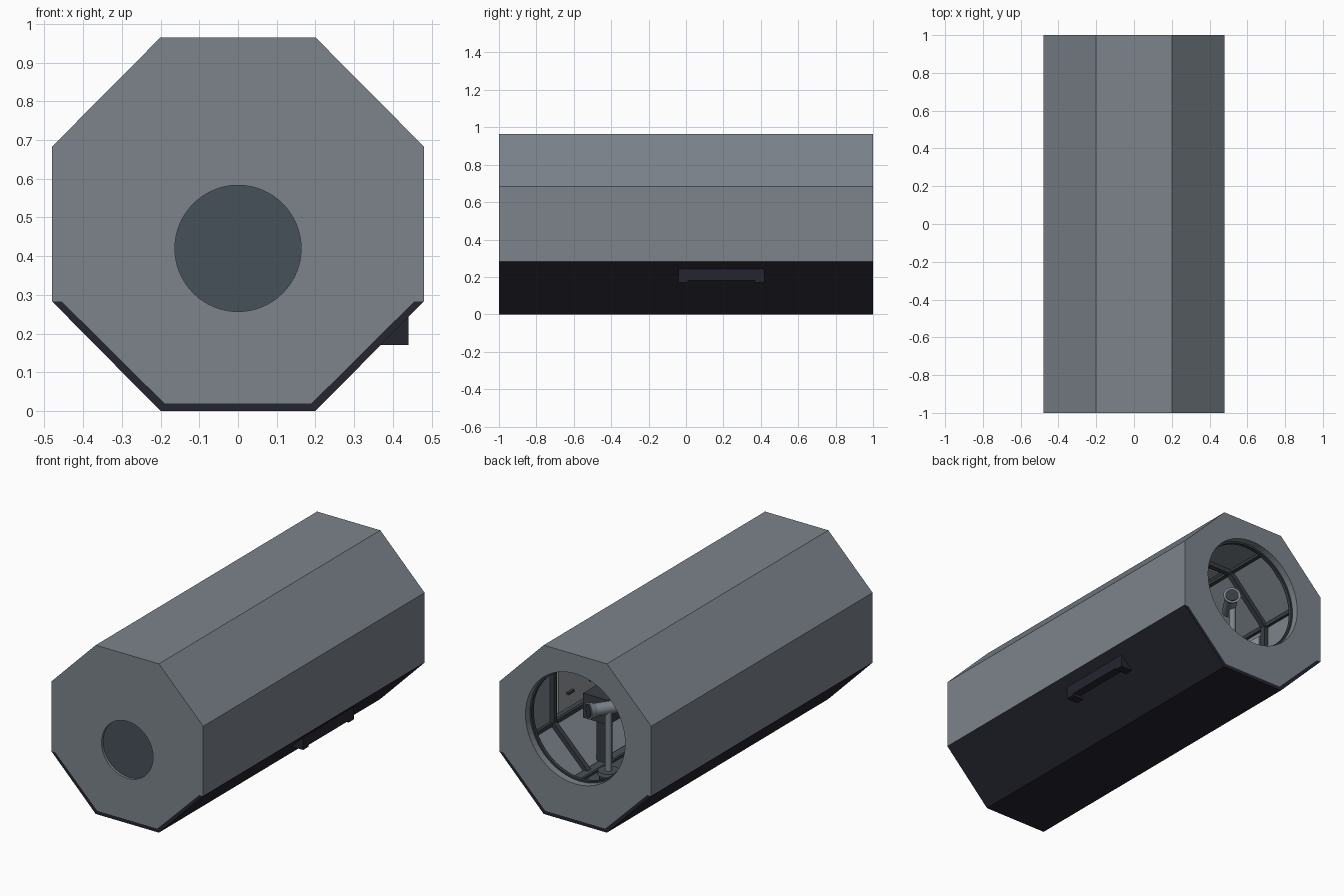
import bpy, bmesh, math
from mathutils import Vector

cube = bpy.data.objects.get("Cube")
if cube:
    bpy.data.objects.remove(cube, do_unlink=True)

CZ = 0.4825      # height of the hull axis


def material(name, rgb):
    m = bpy.data.materials.new(name)
    m.use_nodes = True
    m.diffuse_color = (*rgb, 1)
    m.node_tree.nodes["Principled BSDF"].inputs["Base Color"].default_value = (*rgb, 1)
    return m


GREY = material("hull grey", (0.2, 0.23, 0.26))
NAVY = material("dark navy", (0.018, 0.018, 0.03))
GLASS = material("slate glass", (0.062, 0.08, 0.102))
FRAME = material("frame charcoal", (0.04, 0.046, 0.055))
PANEL = material("light panel", (0.3, 0.32, 0.34))


def finish(name, bm, mat, smooth=False):
    bmesh.ops.recalc_face_normals(bm, faces=bm.faces[:])
    me = bpy.data.meshes.new(name)
    bm.to_mesh(me)
    bm.free()
    ob = bpy.data.objects.new(name, me)
    bpy.context.collection.objects.link(ob)
    if mat:
        me.materials.append(mat)
    if smooth:
        bpy.ops.object.select_all(action='DESELECT')
        ob.select_set(True)
        bpy.context.view_layer.objects.active = ob
        bpy.ops.object.shade_smooth_by_angle(angle=math.radians(30))
    return ob


def prism(name, profile, y0, y1, mat):
    """Extrude an (x, z) profile along y."""
    bm = bmesh.new()
    face = bm.faces.new([bm.verts.new((x, y0, z)) for x, z in profile])
    out = bmesh.ops.extrude_face_region(bm, geom=[face])
    verts = [v for v in out["geom"] if isinstance(v, bmesh.types.BMVert)]
    bmesh.ops.translate(bm, verts=verts, vec=(0, y1 - y0, 0))
    return finish(name, bm, mat)


def ring(name, outer, inner, y0, y1, mat, smooth=False):
    """Closed band between two (x, z) profiles of equal length."""
    bm = bmesh.new()
    loops = [[bm.verts.new((x, y, z)) for x, z in p]
             for p, y in ((outer, y0), (outer, y1), (inner, y1), (inner, y0))]
    n = len(outer)
    for k in range(4):
        a, b = loops[k], loops[(k + 1) % 4]
        for i in range(n):
            j = (i + 1) % n
            bm.faces.new((a[i], a[j], b[j], b[i]))
    return finish(name, bm, mat, smooth)


def box(name, center, size, mat):
    x, y, z = center
    w, d, h = (s / 2 for s in size)
    return prism(name, [(x - w, z - h), (x + w, z - h), (x + w, z + h), (x - w, z + h)],
                 y - d, y + d, mat)


def rod(name, start, end, r1, r2, mat, segments=32):
    a, b = Vector(start), Vector(end)
    bm = bmesh.new()
    bmesh.ops.create_cone(bm, cap_ends=True, segments=segments, radius1=r1, radius2=r2,
                          depth=(b - a).length)
    bm.transform((b - a).to_track_quat('Z', 'Y').to_matrix().to_4x4())
    bmesh.ops.translate(bm, verts=bm.verts[:], vec=(a + b) / 2)
    return finish(name, bm, mat, True)


def octagon(half):
    c = half * 0.415
    pts = [(half, -c), (half, c), (c, half), (-c, half),
           (-half, c), (-half, -c), (-c, -half), (c, -half)]
    return [(x, z + CZ) for x, z in pts]


def circle(r, z, n=64):
    return [(r * math.cos(math.tau * i / n), z + r * math.sin(math.tau * i / n))
            for i in range(n)]


def cut(ob, cutter):
    cutter.hide_render = True
    mod = ob.modifiers.new("cut", 'BOOLEAN')
    mod.operation = 'DIFFERENCE'
    mod.solver = 'EXACT'
    mod.object = cutter
    bpy.context.view_layer.objects.active = ob
    bpy.ops.object.modifier_apply(modifier=mod.name)
    bpy.data.objects.remove(cutter, do_unlink=True)


# Hull with a hollow room, a small front opening and a large rear opening
hull = prism("hull", [(0.455, 0.283), (0.48, 0.283), (0.48, 0.683), (0.2, 0.965),
                      (-0.2, 0.965), (-0.48, 0.683), (-0.48, 0.283), (-0.455, 0.283),
                      (-0.19, 0.02), (0.19, 0.02)], -1, 1, GREY)
cut(hull, prism("room_cutter", octagon(0.43), -0.96, 0.96, None))
cut(hull, prism("front_cutter", circle(0.163, 0.42), -1.1, -0.9, None))
cut(hull, prism("rear_cutter", circle(0.315, 0.54), 0.9, 1.1, None))

# Dark skin under the hull
prism("belly_skin", [(-0.48, 0.283), (-0.2, 0), (0.2, 0), (0.48, 0.283),
                     (0.455, 0.283), (0.19, 0.02), (-0.19, 0.02), (-0.455, 0.283)],
      -1, 1, NAVY)

# Wedge-shaped side fixture with a recessed underside
for i, y in enumerate((-0.04, 0.37)):
    prism(f"fixture_end_{i + 1}", [(0.36, 0.17), (0.44, 0.17), (0.44, 0.245), (0.43, 0.245)],
          y, y + 0.05, NAVY)
prism("fixture_bar", [(0.37, 0.19), (0.44, 0.18), (0.44, 0.245), (0.43, 0.245)],
      0.01, 0.37, NAVY)

# Front window and rear door seal
prism("front_window", circle(0.165, 0.42), -0.985, -0.97, GLASS)
ring("rear_seal", circle(0.335, 0.54), circle(0.305, 0.54), 0.94, 0.96, FRAME, True)

# Room frames and lengthwise stringers at the corners
for i, y in enumerate((-0.9, -0.4, 0.1, 0.6, 0.9)):
    ring(f"room_frame_{i + 1}", octagon(0.435), octagon(0.405), y - 0.015, y + 0.015, FRAME)
for i, (x, z) in enumerate(octagon(0.425)):
    box(f"stringer_{i + 1}", (x, 0, z), (0.022, 1.92, 0.022), FRAME)

# Floor with rails
box("floor", (0, 0, 0.08), (0.43, 1.92, 0.04), GLASS)
for i, x in enumerate((-0.15, -0.05, 0.05, 0.15)):
    box(f"floor_rail_{i + 1}", (x, 0, 0.105), (0.015, 1.9, 0.014), FRAME)

# Wall and ceiling panels between the frames
for i, y in enumerate((-0.65, -0.15, 0.35)):
    for side, label in ((-1, "right"), (1, "left")):
        box(f"{label}_wall_panel_{i + 1}", (side * 0.426, y, CZ), (0.008, 0.4, 0.28), PANEL)
        for dy in (-0.1, 0.1):
            box(f"{label}_handle_{i + 1}", (side * 0.415, y + dy, 0.43),
                (0.016, 0.05, 0.012), FRAME)
    box(f"ceiling_panel_{i + 1}", (0, y, 0.909), (0.28, 0.4, 0.008), PANEL)

# Console against the left wall
box("console", (0.2, 0.45, 0.42), (0.16, 0.16, 0.14), FRAME)
box("console_leg", (0.2, 0.45, 0.22), (0.06, 0.06, 0.28), FRAME)

# Instrument on a post
rod("post_pedestal", (-0.05, 0.77, 0.1), (-0.05, 0.77, 0.21), 0.05, 0.05, FRAME)
rod("post_base", (-0.05, 0.77, 0.21), (-0.05, 0.77, 0.23), 0.06, 0.055, GLASS)
rod("post", (-0.05, 0.77, 0.23), (-0.05, 0.77, 0.57), 0.018, 0.018, GREY)
rod("instrument_body", (-0.08, 0.7, 0.58), (0.0, 0.82, 0.58), 0.035, 0.035, GREY)
rod("instrument_bell", (0.0, 0.82, 0.58), (0.02, 0.85, 0.58), 0.035, 0.048, GREY)
rod("instrument_lens", (0.02, 0.85, 0.58), (0.023, 0.854, 0.58), 0.036, 0.036, FRAME)
